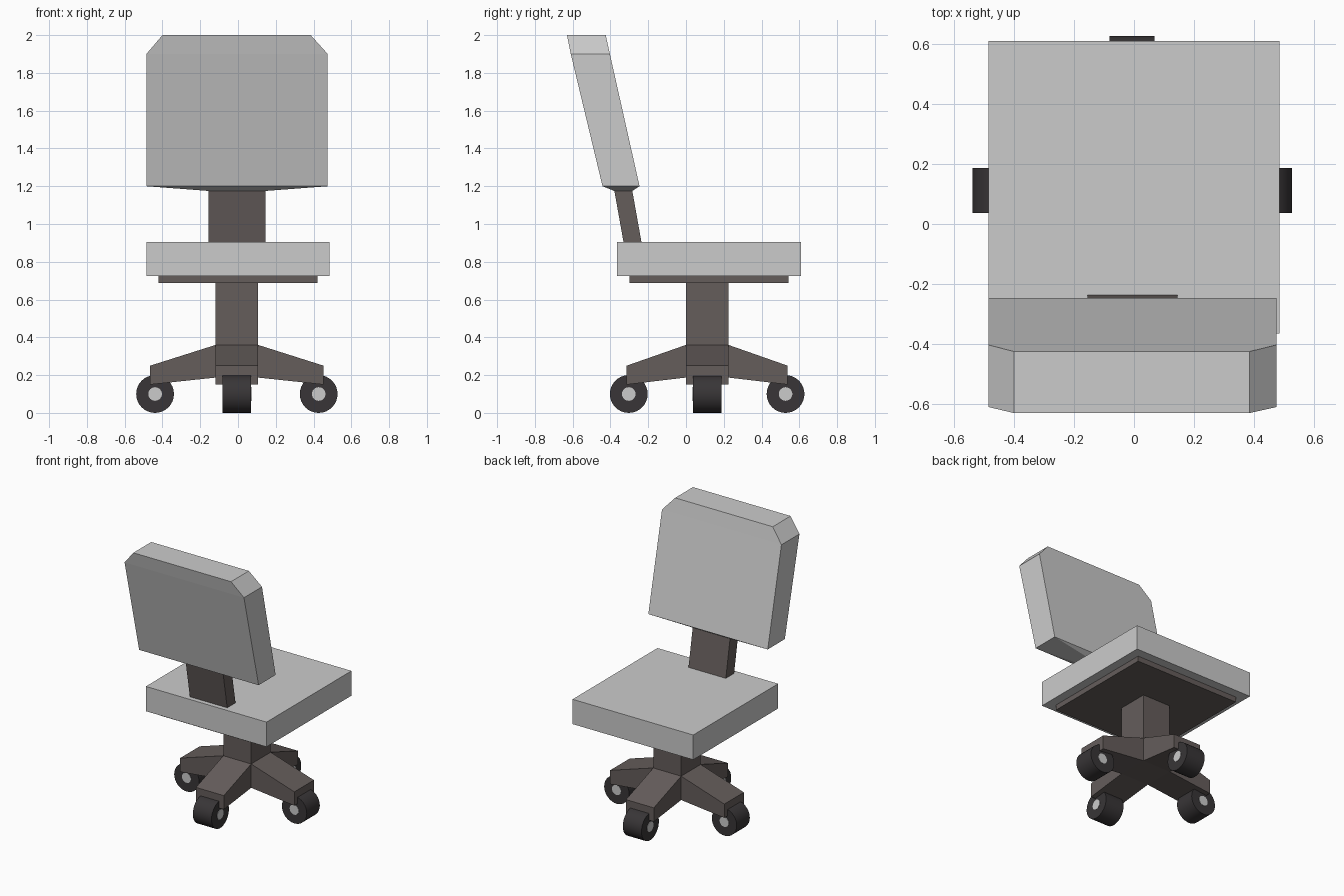
import bpy, bmesh, math
from mathutils import Matrix

if "Cube" in bpy.data.objects:
    bpy.data.objects.remove(bpy.data.objects["Cube"])

def material(name, col):
    m = bpy.data.materials.new(name)
    m.diffuse_color = (*col, 1)
    m.use_nodes = True
    m.node_tree.nodes["Principled BSDF"].inputs["Base Color"].default_value = m.diffuse_color
    return m

BROWN = material("brown_plastic", (0.13, 0.11, 0.105))
RUBBER = material("dark_rubber", (0.04, 0.036, 0.038))

def rect(x0, x1, y0, y1, z):
    return [(x0, y0, z), (x1, y0, z), (x1, y1, z), (x0, y1, z)]

def loft(name, rings, mat=None, matrix=None):
    """Skin a stack of four-point rings and cap both ends."""
    bm = bmesh.new()
    rows = [[bm.verts.new(p) for p in r] for r in rings]
    for a, b in zip(rows, rows[1:]):
        for i in range(4):
            j = (i + 1) % 4
            bm.faces.new((a[i], a[j], b[j], b[i]))
    bm.faces.new(rows[0][::-1])
    bm.faces.new(rows[-1])
    if matrix:
        bm.transform(matrix)
    bmesh.ops.recalc_face_normals(bm, faces=bm.faces)
    me = bpy.data.meshes.new(name)
    bm.to_mesh(me)
    bm.free()
    ob = bpy.data.objects.new(name, me)
    bpy.context.collection.objects.link(ob)
    if mat:
        me.materials.append(mat)
    return ob

def cylinder(name, r, depth, loc, angle, mat=None):
    bpy.ops.mesh.primitive_cylinder_add(vertices=32, radius=r, depth=depth,
                                        location=loc, rotation=(math.pi / 2, 0, angle))
    ob = bpy.context.object
    ob.name = name
    bpy.ops.object.shade_smooth_by_angle()
    if mat:
        ob.data.materials.append(mat)
    return ob

# Seat cushion and the plate under it
loft("seat", [rect(-0.485, 0.485, -0.365, 0.61, z) for z in (0.725, 0.905)])
loft("seat_plate", [rect(-0.42, 0.42, -0.30, 0.543, z) for z in (0.687, 0.73)], BROWN)

# Leaning backrest with sloped underside and clipped top corners
loft("backrest", [rect(-0.155, 0.145, -0.38, -0.285, 1.175),
                  rect(-0.485, 0.475, -0.442, -0.246, 1.2),
                  rect(-0.485, 0.475, -0.61, -0.403, 1.9),
                  rect(-0.40, 0.385, -0.63, -0.425, 2.0)])
loft("backrest_stem", [rect(-0.155, 0.145, -0.33, -0.235, 0.9),
                       rect(-0.155, 0.145, -0.38, -0.285, 1.18)], BROWN)

# Square column
CX, CY, H = -0.006, 0.112, 0.112
loft("column", [rect(CX - H, CX + H, CY - H, CY + H, z) for z in (0.187, 0.69)], BROWN)

# Four sloping arms, each ending in a caster with grey hub caps
for i in range(4):
    ang = i * math.pi / 2
    reach, wheel = ((0.459, 0.433), (0.426, 0.415))[i % 2]
    place = Matrix.Translation((CX, CY, 0)) @ Matrix.Rotation(ang, 4, 'Z')
    ends = [[(x, -H, b), (x, H, b), (x, H, t), (x, -H, t)]
            for x, b, t in ((H, 0.187, 0.36), (reach, 0.15, 0.25))]
    loft(f"base_arm_{i+1}", ends, BROWN, place)
    loc = place @ Matrix.Translation((wheel, 0, 0.1))
    cylinder(f"caster_{i+1}", 0.1, 0.15, loc.translation, ang, RUBBER)
    cylinder(f"caster_hub_{i+1}", 0.036, 0.154, loc.translation, ang)
